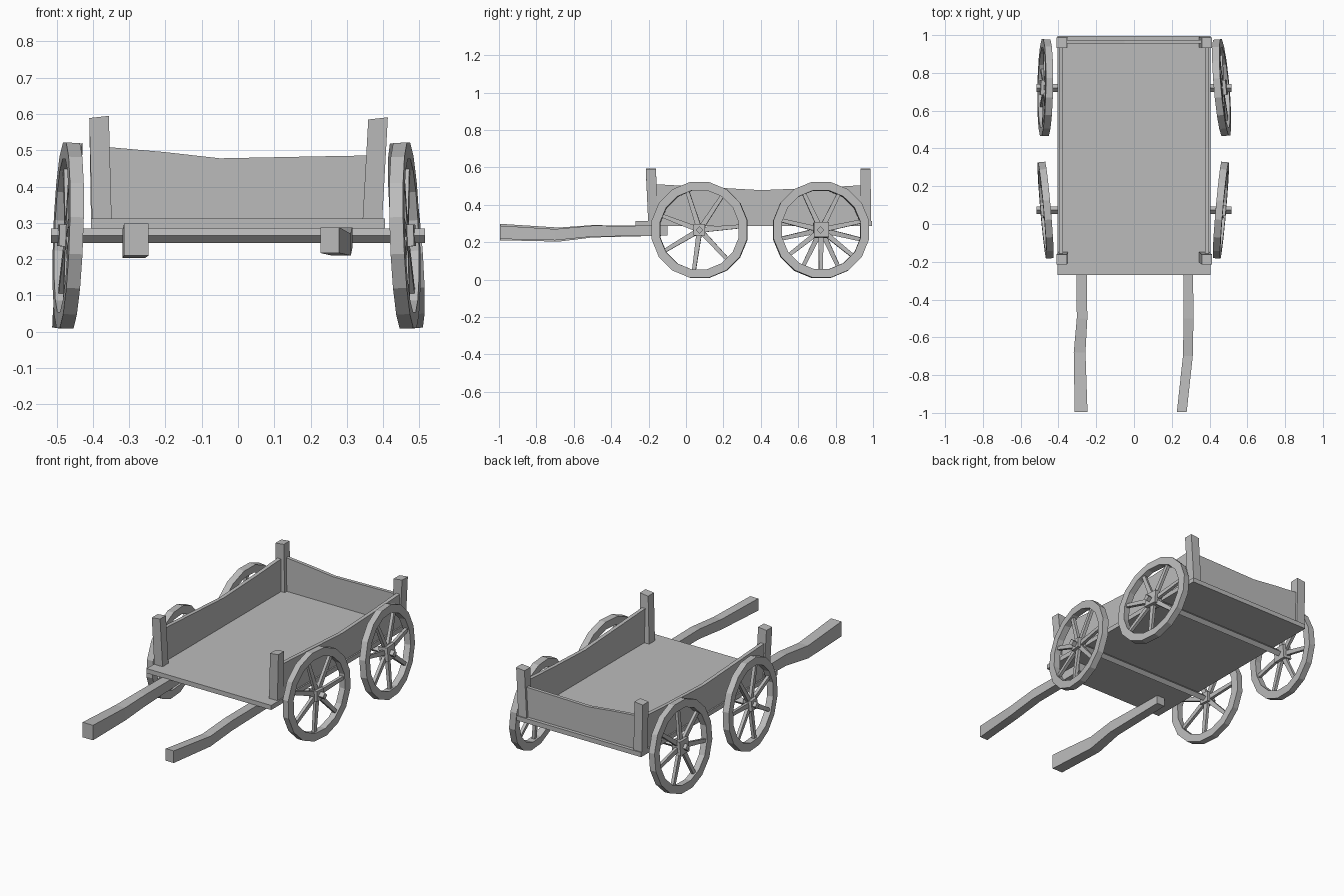
import bpy
import bmesh
from math import cos, sin, pi, radians
from mathutils import Matrix, Vector

cube = bpy.data.objects.get("Cube")
if cube:
    bpy.data.objects.remove(cube)

wood = bpy.data.materials.new("weathered_grey")
wood.use_nodes = True
grey = (0.5, 0.5, 0.5, 1)
wood.diffuse_color = grey
wood.node_tree.nodes["Principled BSDF"].inputs["Base Color"].default_value = grey


def finish(name, bm, matrix=None):
    bmesh.ops.recalc_face_normals(bm, faces=bm.faces)
    mesh = bpy.data.meshes.new(name)
    bm.to_mesh(mesh)
    bm.free()
    mesh.materials.append(wood)
    obj = bpy.data.objects.new(name, mesh)
    if matrix:
        obj.matrix_world = matrix
    bpy.context.collection.objects.link(obj)
    return obj


def loft(bm, rings, closed=False):
    """Skin a row of four-point sections; cap the ends unless closed."""
    loops = [[bm.verts.new(p) for p in ring] for ring in rings]
    pairs = list(zip(loops, loops[1:]))
    if closed:
        pairs.append((loops[-1], loops[0]))
    else:
        bm.faces.new(loops[0])
        bm.faces.new(loops[-1])
    for a, b in pairs:
        for i in range(4):
            j = (i + 1) % 4
            bm.faces.new((a[i], a[j], b[j], b[i]))


def box(bm, lo, hi):
    (x0, y0, z0), (x1, y1, z1) = lo, hi
    loft(bm, [[(x0, y0, z), (x1, y0, z), (x1, y1, z), (x0, y1, z)]
              for z in (z0, z1)])


def single_box(name, lo, hi):
    bm = bmesh.new()
    box(bm, lo, hi)
    finish(name, bm)


# Cart floor
single_box("floor", (-0.405, -0.27, 0.285), (0.405, 0.995, 0.312))


# Side boards and tail board with sagging top edges
def board(name, stations, thickness, base, along_x=False):
    bm = bmesh.new()
    rings = []
    for along, across, top in stations:
        ring = []
        for d, z in ((0, base), (thickness, base), (thickness, top), (0, top)):
            ring.append((along, across + d, z) if along_x else (across + d, along, z))
        rings.append(ring)
    loft(bm, rings)
    finish(name, bm)


sag = [(-0.17, 0.51), (0.1, 0.495), (0.4, 0.478), (0.7, 0.49), (0.95, 0.505)]
board("left_side_board", [(y, 0.375, z) for y, z in sag], 0.022, 0.31)
board("right_side_board", [(y, -0.397, z) for y, z in sag], 0.022, 0.31)
board("tail_board", [(-0.37, 0.955, 0.51), (-0.2, 0.955, 0.495), (-0.05, 0.955, 0.478),
                     (0.2, 0.955, 0.483), (0.37, 0.955, 0.486)], 0.02, 0.31, True)


# Corner posts, slightly leaning
def post(name, foot, head, top):
    bm = bmesh.new()
    h = 0.027
    loft(bm, [[(x + a * h, y + b * h, z + a * tilt)
               for a, b in ((-1, -1), (1, -1), (1, 1), (-1, 1))]
              for x, y, z, tilt in ((*foot, 0.30, 0), (*head, top, 0.003))])
    finish(name, bm)


post("front_right_post", (-0.375, -0.175), (-0.383, -0.188), 0.592)
post("front_left_post", (0.37, -0.175), (0.386, -0.188), 0.588)
post("back_right_post", (-0.378, 0.962), (-0.383, 0.96), 0.592)
post("back_left_post", (0.37, 0.962), (0.386, 0.96), 0.588)


# Bent pulling shafts
def shaft(name, stations):
    bm = bmesh.new()
    loft(bm, [[(x - w, y, z0), (x + w, y, z0), (x + w, y, z1), (x - w, y, z1)]
              for y, x, w, z0, z1 in stations])
    finish(name, bm)


shaft("right_shaft", [(-0.995, -0.28, 0.034, 0.21, 0.298), (-0.68, -0.288, 0.031, 0.203, 0.278),
                      (-0.5, -0.275, 0.028, 0.225, 0.291), (-0.1, -0.278, 0.026, 0.235, 0.286)])
shaft("left_shaft", [(-0.995, 0.253, 0.026, 0.217, 0.288), (-0.7, 0.285, 0.026, 0.21, 0.27),
                     (-0.5, 0.289, 0.026, 0.23, 0.288), (-0.1, 0.285, 0.026, 0.235, 0.286)])


# Axles: square bars turned on edge
AXLE_Z = 0.265
for name, y in (("front_axle", 0.073), ("back_axle", 0.72)):
    bm = bmesh.new()
    r = 0.02
    loft(bm, [[(x, y + r, AXLE_Z), (x, y, AXLE_Z + r), (x, y - r, AXLE_Z), (x, y, AXLE_Z - r)]
              for x in (-0.515, 0.515)])
    finish(name, bm)


# Wheels: faceted rim, block hub and tapered spokes, each a little crooked
def wheel(name, x, y, yaw, lean, hub, phase):
    bm = bmesh.new()
    sides, outer, inner, half = 16, 0.261, 0.215, 0.019
    rings = []
    for i in range(sides):
        a = 2 * pi * (i + 0.5) / sides
        rings.append([(d, r * cos(a), r * sin(a)) for d, r in
                      ((-half, inner), (half, inner), (half, outer), (-half, outer))])
    loft(bm, rings, closed=True)
    box(bm, (-0.027, -hub, -hub), (0.027, hub, hub))
    spokes = 7
    for i in range(spokes):
        a = radians(phase) + 2 * pi * i / spokes
        out, side = Vector((0, cos(a), sin(a))), Vector((0, -sin(a), cos(a)))
        loft(bm, [[out * r + side * (w * s) + Vector((d, 0, 0))
                   for d, s in ((-0.009, -1), (0.009, -1), (0.009, 1), (-0.009, 1))]
                  for r, w in ((0.02, 0.014), (0.222, 0.01))])
    place = (Matrix.Translation((x, y, AXLE_Z)) @ Matrix.Rotation(radians(yaw), 4, "Z")
             @ Matrix.Rotation(radians(lean), 4, "Y"))
    finish(name, bm, place)


wheel("front_left_wheel", 0.46, 0.073, -5, -2, 0.03, 5)
wheel("front_right_wheel", -0.468, 0.073, 5, 2, 0.03, 5)
wheel("back_left_wheel", 0.464, 0.722, 5, -5, 0.04, 12)
wheel("back_right_wheel", -0.47, 0.722, -1, 5, 0.04, 38)
